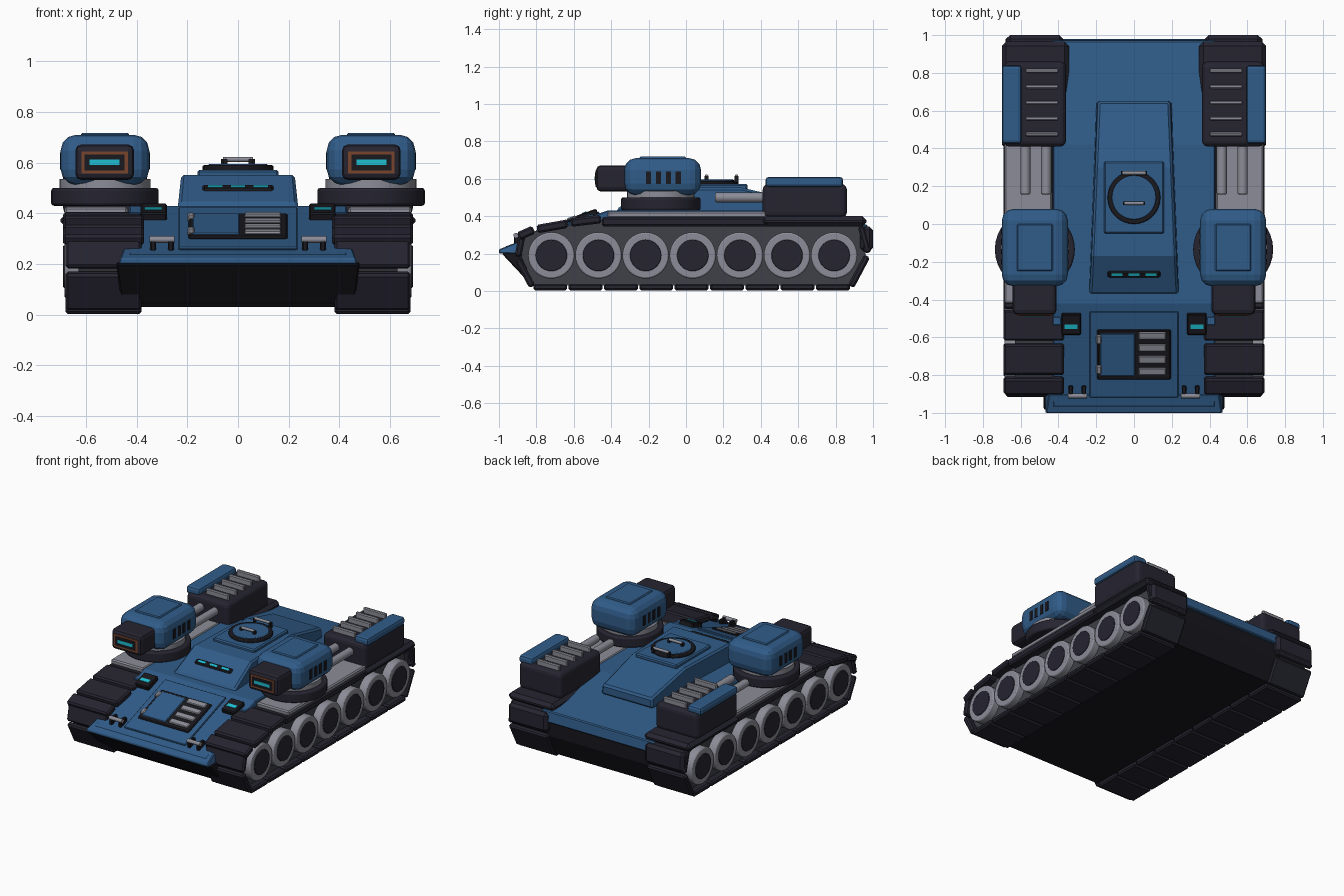
import bpy, bmesh, math
from mathutils import Matrix, Vector

if "Cube" in bpy.data.objects:
    bpy.data.objects.remove(bpy.data.objects["Cube"])


def material(name, r, g, b):
    m = bpy.data.materials.new(name)
    m.use_nodes = True
    m.diffuse_color = (r, g, b, 1)
    m.node_tree.nodes["Principled BSDF"].inputs["Base Color"].default_value = (r, g, b, 1)
    return m


BLUE = material("armor_blue", 0.03, 0.107, 0.25)
DARK = material("dark_metal", 0.019, 0.018, 0.03)
BLACK = material("black_trim", 0.009, 0.009, 0.013)
SLATE = material("slate_chassis", 0.05, 0.052, 0.065)
GREY = material("light_grey", 0.26, 0.265, 0.31)
CYAN = material("glow_cyan", 0.013, 0.52, 0.64)
BROWN = material("copper_brown", 0.19, 0.06, 0.026)


def finish(name, bm, mat, bevel=0, segments=1):
    bmesh.ops.recalc_face_normals(bm, faces=bm.faces)
    me = bpy.data.meshes.new(name)
    bm.to_mesh(me)
    bm.free()
    me.materials.append(mat)
    ob = bpy.data.objects.new(name, me)
    bpy.context.scene.collection.objects.link(ob)
    if bevel:
        mod = ob.modifiers.new("bevel", "BEVEL")
        mod.width, mod.segments, mod.limit_method = bevel, segments, "ANGLE"
    return ob


def box(name, mat, xs, ys, zs, bevel=0, segments=1, tilt=0):
    bounds = (xs, ys, zs)
    bm = bmesh.new()
    bmesh.ops.create_cube(bm, size=1)
    bmesh.ops.scale(bm, vec=[abs(b - a) for a, b in bounds], verts=bm.verts)
    ob = finish(name, bm, mat, bevel, segments)
    ob.location = [(a + b) / 2 for a, b in bounds]
    ob.rotation_euler.x = tilt
    return ob


def cylinder(name, mat, center, radius, depth, axis="Z", sides=32, top=None, bevel=0):
    bm = bmesh.new()
    bmesh.ops.create_cone(bm, cap_ends=True, segments=sides, radius1=radius,
                          radius2=radius if top is None else top, depth=depth)
    turn = {"Z": Matrix(), "X": Matrix.Rotation(math.pi / 2, 4, "Y"),
            "Y": Matrix.Rotation(math.pi / 2, 4, "X")}[axis]
    bmesh.ops.transform(bm, matrix=turn, verts=bm.verts)
    ob = finish(name, bm, mat, bevel, 2)
    ob.location = center
    bpy.context.view_layer.objects.active = ob
    bpy.ops.object.select_all(action="DESELECT")
    ob.select_set(True)
    bpy.ops.object.shade_smooth_by_angle(angle=math.radians(35))
    return ob


def loft(name, mat, profile, bevel=0):
    """Side outline of (y, z, half width) points, spanned across x."""
    bm = bmesh.new()
    rows = [[bm.verts.new((s * w, y, z)) for y, z, w in profile] for s in (-1, 1)]
    bm.faces.new(rows[0])
    bm.faces.new(rows[1])
    n = len(profile)
    for i in range(n):
        j = (i + 1) % n
        bm.faces.new((rows[0][i], rows[0][j], rows[1][j], rows[1][i]))
    return finish(name, bm, mat, bevel)


def link(name, a, b, xs, thick=0.036):
    """Track plate running between two (y, z) points."""
    d = Vector(b) - Vector(a)
    y, z, half = (a[0] + b[0]) / 2, (a[1] + b[1]) / 2, d.length / 2 - 0.004
    return box(name, DARK, xs, (y - half, y + half), (z - thick / 2, z + thick / 2),
               0.01, 1, math.atan2(d.y, d.x))


# Front slope helpers
SLOPE = 0.352
TILT = math.atan(SLOPE)


def slope_z(y):
    return 0.43 + SLOPE * (y + 0.42)


def slope_plate(name, mat, xs, ys, thick, lift=0.0, bevel=0):
    z = slope_z(sum(ys) / 2) + lift
    return box(name, mat, xs, ys, (z - thick / 2, z + thick / 2), bevel, 1, TILT)


# Hull
loft("lower_hull", BLACK, [(-0.98, 0.2, 0.42), (-0.82, 0.03, 0.42), (0.89, 0.03, 0.42),
                           (0.96, 0.18, 0.42), (0.96, 0.3, 0.42)])
loft("lower_nose", BLACK, [(-0.985, 0.2, 0.48), (-0.84, 0.045, 0.46), (-0.8, 0.045, 0.46),
                           (-0.88, 0.21, 0.48)], 0.006)
loft("upper_nose", BLUE, [(-1, 0.2, 0.47), (-1, 0.222, 0.465), (-0.9, 0.262, 0.45),
                          (-0.88, 0.2, 0.47)], 0.005)
loft("upper_hull", BLUE, [(-0.97, 0.2, 0.43), (-0.97, slope_z(-0.97), 0.43), (-0.42, 0.43, 0.43),
                          (0.42, 0.43, 0.43), (0.97, 0.355, 0.43), (0.98, 0.28, 0.43)], 0.006)
slope_plate("glacis_panel", BLUE, (-0.235, 0.235), (-0.93, -0.45), 0.014, 0.004, 0.004)

# Cabin
loft("cabin", BLUE, [(-0.37, 0.41, 0.24), (-0.37, 0.44, 0.235), (-0.17, 0.552, 0.225),
                     (0.3, 0.552, 0.205), (0.65, 0.47, 0.19), (0.65, 0.4, 0.2)], 0.012)
box("roof_panel", BLUE, (-0.16, 0.16), (-0.05, 0.33), (0.54, 0.572), 0.008)
cylinder("hatch_rim", BLACK, (0, 0.14, 0.575), 0.14, 0.03, bevel=0.006)
cylinder("hatch_lid", BLUE, (0, 0.14, 0.58), 0.117, 0.03, bevel=0.006)
for y, w in ((0.27, 0.06), (0.11, 0.05)):
    cylinder("hatch_handle", GREY, (0, y, 0.613), 0.01, 2 * w, "X", 12)
    for s in (-1, 1):
        box("handle_post", BLACK, (s * w - 0.008, s * w + 0.008), (y - 0.01, y + 0.01), (0.58, 0.615))
cabin_tilt = math.atan(0.56)
box("visor", BLACK, (-0.14, 0.14), (-0.285, -0.245), (0.489, 0.507), 0.008, 1, cabin_tilt)
for x in (-0.09, 0, 0.09):
    box("visor_light", CYAN, (x - 0.028, x + 0.028), (-0.274, -0.258), (0.499, 0.509), 0, 1, cabin_tilt)

# Front service hatch
slope_plate("service_frame", BLACK, (-0.195, 0.195), (-0.83, -0.55), 0.025, 0.009, 0.006)
slope_plate("service_door", BLUE, (-0.18, 0.005), (-0.81, -0.57), 0.02, 0.016, 0.004)
for i in range(4):
    y = -0.78 + i * 0.063
    slope_plate("service_vent", GREY, (0.025, 0.17), (y - 0.021, y + 0.021), 0.016, 0.022, 0.005)
for y in (-0.77, -0.61):
    slope_plate("service_hinge", GREY, (-0.2, -0.172), (y - 0.025, y + 0.025), 0.024, 0.022, 0.006)

for side, s in (("left", 1), ("right", -1)):
    def span(a, b):
        return (s * a, s * b)

    def tag(name):
        return side + "_" + name

    # Running gear
    chassis = loft(tag("track_core"), SLATE, [(-0.81, 0.03, 0.1), (-0.88, 0.18, 0.1), (-0.86, 0.31, 0.1),
                                              (-0.46, 0.38, 0.1), (0.92, 0.37, 0.1), (0.96, 0.2, 0.1),
                                              (0.88, 0.03, 0.1)])
    chassis.location.x = s * 0.53
    for i in range(7):
        y = -0.72 + i * 0.252
        cylinder(tag("wheel"), GREY, (s * 0.64, y, 0.19), 0.124, 0.09, "X", bevel=0.008)
        cylinder(tag("wheel_hub"), DARK, (s * 0.643, y, 0.19), 0.084, 0.094, "X", bevel=0.004)
    wide, narrow = span(0.37, 0.69), span(0.38, 0.68)
    step = 1.7 / 9
    for i in range(9):
        y = -0.82 + i * step
        link(tag("bottom_link"), (y, 0.02), (y + step, 0.02), narrow)
    for a, b in (((-0.82, 0.02), (-0.90, 0.17)), ((0.88, 0.02), (0.97, 0.19)),
                 ((0.975, 0.2), (0.935, 0.35)), ((-0.90, 0.18), (-0.875, 0.3))):
        link(tag("end_link"), a, b, narrow)
    for a, b in (((-0.9, 0.29), (-0.81, 0.33)), ((-0.8, 0.33), (-0.63, 0.36)),
                 ((-0.62, 0.365), (-0.45, 0.385))):
        link(tag("front_link"), a, b, wide, 0.045)
    box(tag("fender"), DARK, span(0.42, 0.69), (-0.45, 0.45), (0.345, 0.395), 0.01)
    box(tag("rear_fender"), DARK, span(0.345, 0.7), (0.4, 0.965), (0.345, 0.4), 0.022)
    box(tag("rear_step"), DARK, span(0.375, 0.675), (0.93, 1.0), (0.21, 0.345), 0.02)
    box(tag("side_deck"), GREY, span(0.435, 0.685), (-0.42, 0.43), (0.39, 0.425), 0.008)

    # Swivel turret
    x, y = s * 0.525, -0.135
    cylinder(tag("turret_ring"), DARK, (x, y, 0.465), 0.212, 0.07, bevel=0.01)
    cylinder(tag("turret_collar"), GREY, (x, y, 0.51), 0.18, 0.05)
    box(tag("turret"), BLUE, span(0.35, 0.7), (-0.33, 0.08), (0.512, 0.71), 0.062, 3)
    box(tag("turret_cap"), BLUE, span(0.43, 0.62), (-0.25, 0.0), (0.7, 0.718), 0.006)
    for i in range(4):
        v = -0.2 + i * 0.053
        for a, b in ((0.695, 0.703), (0.347, 0.355)):
            box(tag("turret_vent"), BLACK, span(a, b), (v - 0.014, v + 0.014), (0.573, 0.64))
    box(tag("snout"), DARK, span(0.41, 0.642), (-0.48, -0.28), (0.532, 0.672), 0.024, 2)
    box(tag("snout_frame"), BROWN, span(0.435, 0.617), (-0.485, -0.477), (0.557, 0.645))
    box(tag("snout_recess"), BLACK, span(0.447, 0.605), (-0.487, -0.479), (0.569, 0.633))
    box(tag("snout_light"), CYAN, span(0.467, 0.585), (-0.489, -0.481), (0.59, 0.612))

    # Rear engine pod and its pipes
    box(tag("engine_pod"), DARK, span(0.36, 0.69), (0.41, 0.86), (0.39, 0.572), 0.03, 3)
    box(tag("engine_cap"), BLUE, span(0.595, 0.7), (0.425, 0.84), (0.555, 0.61), 0.018, 2)
    for i in range(5):
        v = 0.475 + i * 0.084
        box(tag("engine_fin"), GREY, span(0.4, 0.575), (v - 0.011, v + 0.011), (0.56, 0.608), 0.006)
    for px in (0.465, 0.575):
        cylinder(tag("pipe"), GREY, (s * px, 0.29, 0.5), 0.027, 0.27, "Y", 16, bevel=0.01)

    # Headlight and tow hook
    slope_plate(tag("lamp_mount"), BLACK, span(0.28, 0.385), (-0.585, -0.47), 0.04, 0.01, 0.006)
    slope_plate(tag("lamp"), CYAN, span(0.3, 0.368), (-0.556, -0.53), 0.01, 0.03)
    box(tag("lamp_clip"), BLUE, span(0.385, 0.43), (-0.535, -0.49), (0.38, 0.405), 0.004)
    cylinder(tag("tow_bar"), GREY, (s * 0.3, -0.91, 0.297), 0.013, 0.1, "X", 12)
    for v in (0.265, 0.335):
        box(tag("tow_bracket"), BLACK, span(v - 0.012, v + 0.012), (-0.92, -0.855), (0.245, 0.305), 0.005)
